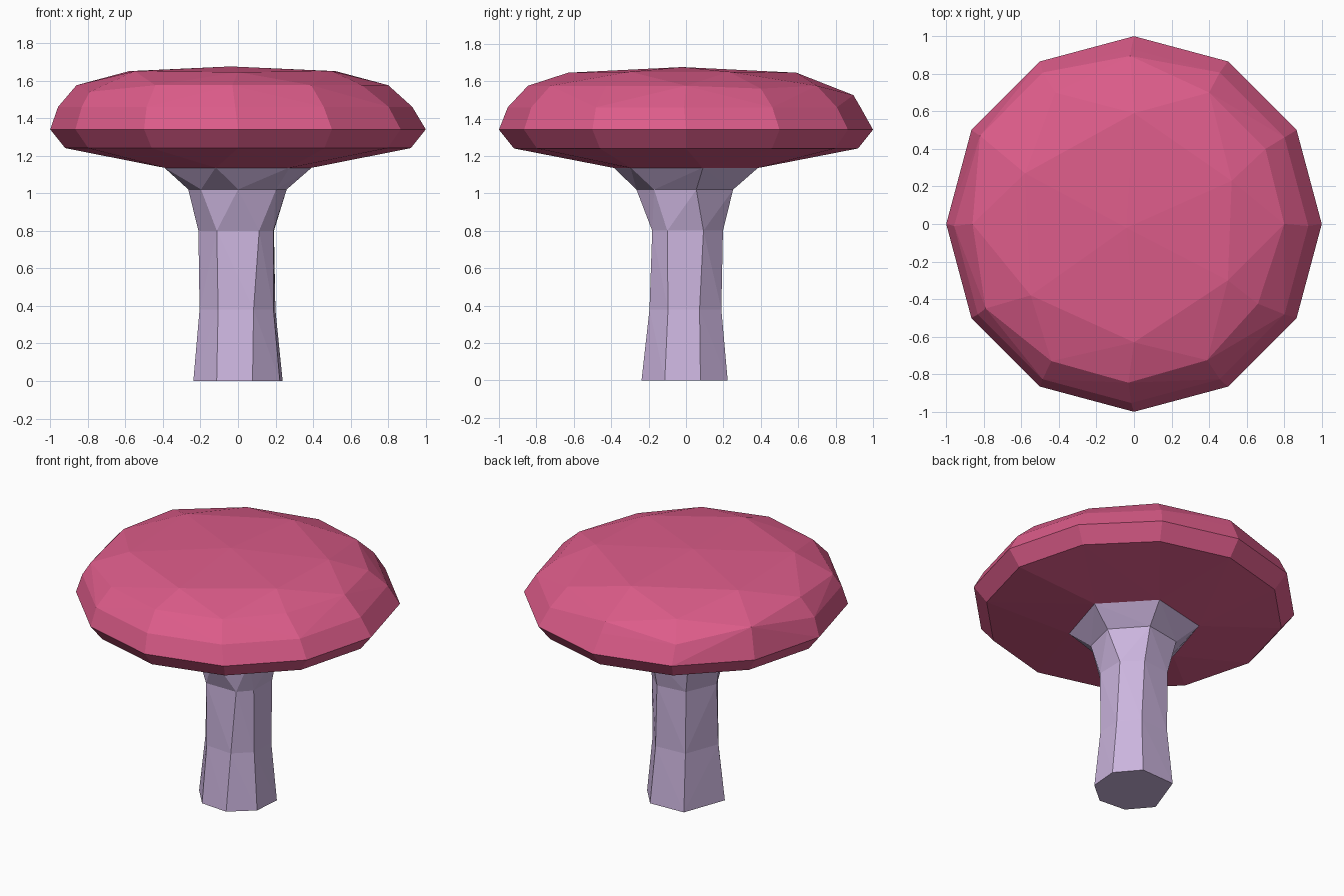
import bpy, bmesh
from math import cos, sin, radians

if "Cube" in bpy.data.objects:
    bpy.data.objects.remove(bpy.data.objects["Cube"])


def ring(r, z, angles, cx=0.0, cy=0.0):
    return [(cx + r * cos(radians(a)), cy + r * sin(radians(a)), z) for a in angles]


def finish(bm, name, color):
    bmesh.ops.recalc_face_normals(bm, faces=bm.faces[:])
    me = bpy.data.meshes.new(name)
    bm.to_mesh(me)
    bm.free()
    ob = bpy.data.objects.new(name, me)
    bpy.context.collection.objects.link(ob)
    mat = bpy.data.materials.new(name + "_color")
    mat.diffuse_color = color
    mat.use_nodes = True
    mat.node_tree.nodes["Principled BSDF"].inputs["Base Color"].default_value = mat.diffuse_color
    me.materials.append(mat)


twelve = range(0, 360, 30)
hexagon = range(13, 373, 60)

# Cap: convex hull of slightly irregular rings
pts = ring(0.40, 1.135, hexagon)
pts += ring(0.92, 1.24, twelve)
pts += ring(1.00, 1.34, twelve)
pts += ring(0.943, 1.46, twelve, -0.015, -0.01)
pts += [(0.80, 0, 1.575), (0.70, 0.40, 1.56), (0.40, 0.70, 1.575),
        (-0.02, 0.895, 1.525), (-0.42, 0.70, 1.575), (-0.82, 0.47, 1.54),
        (-0.86, 0, 1.575), (-0.79, -0.45, 1.54), (-0.44, -0.73, 1.575),
        (-0.03, -0.845, 1.575), (0.39, -0.725, 1.575), (0.66, -0.425, 1.575)]
pts += [(0, 0.59, 1.645), (0.52, 0.23, 1.65), (0.50, -0.30, 1.65),
        (0, -0.63, 1.645), (-0.55, -0.38, 1.65), (-0.58, 0.27, 1.65),
        (-0.04, -0.02, 1.675)]
bm = bmesh.new()
for p in pts:
    bm.verts.new(p)
bmesh.ops.convex_hull(bm, input=bm.verts[:])
bmesh.ops.delete(bm, geom=[v for v in bm.verts if not v.link_faces], context='VERTS')
finish(bm, "mushroom_cap", (0.72, 0.107, 0.253, 1))

# Stem: seven-sided twisted rings, flaring to a hexagon under the cap
levels = [
    (0.250, 0.00, (18, 63, 122, 198, 243, 288, 333)),
    (0.212, 0.38, (20, 63, 124, 195, 240, 293, 333)),
    (0.213, 0.80, (26, 68, 125, 188, 238, 302, 332)),
    (0.265, 1.02, (12, 72, 128, 178, 222, 270, 320)),
    (0.405, 1.138, (13, 73, 133, 193, 253, 253, 313)),
]
bm = bmesh.new()
rows = [[bm.verts.new(p) for p in ring(*lv)] for lv in levels]
for lo, hi in zip(rows, rows[1:]):
    for i in range(7):
        j = (i + 1) % 7
        bm.faces.new((lo[i], lo[j], hi[j], hi[i]))
bm.faces.new(rows[0][::-1])
bmesh.ops.remove_doubles(bm, verts=bm.verts[:], dist=0.001)
bmesh.ops.triangulate(bm, faces=[f for f in bm.faces if len(f.verts) == 4])
finish(bm, "mushroom_stem", (0.60, 0.46, 0.73, 1))
